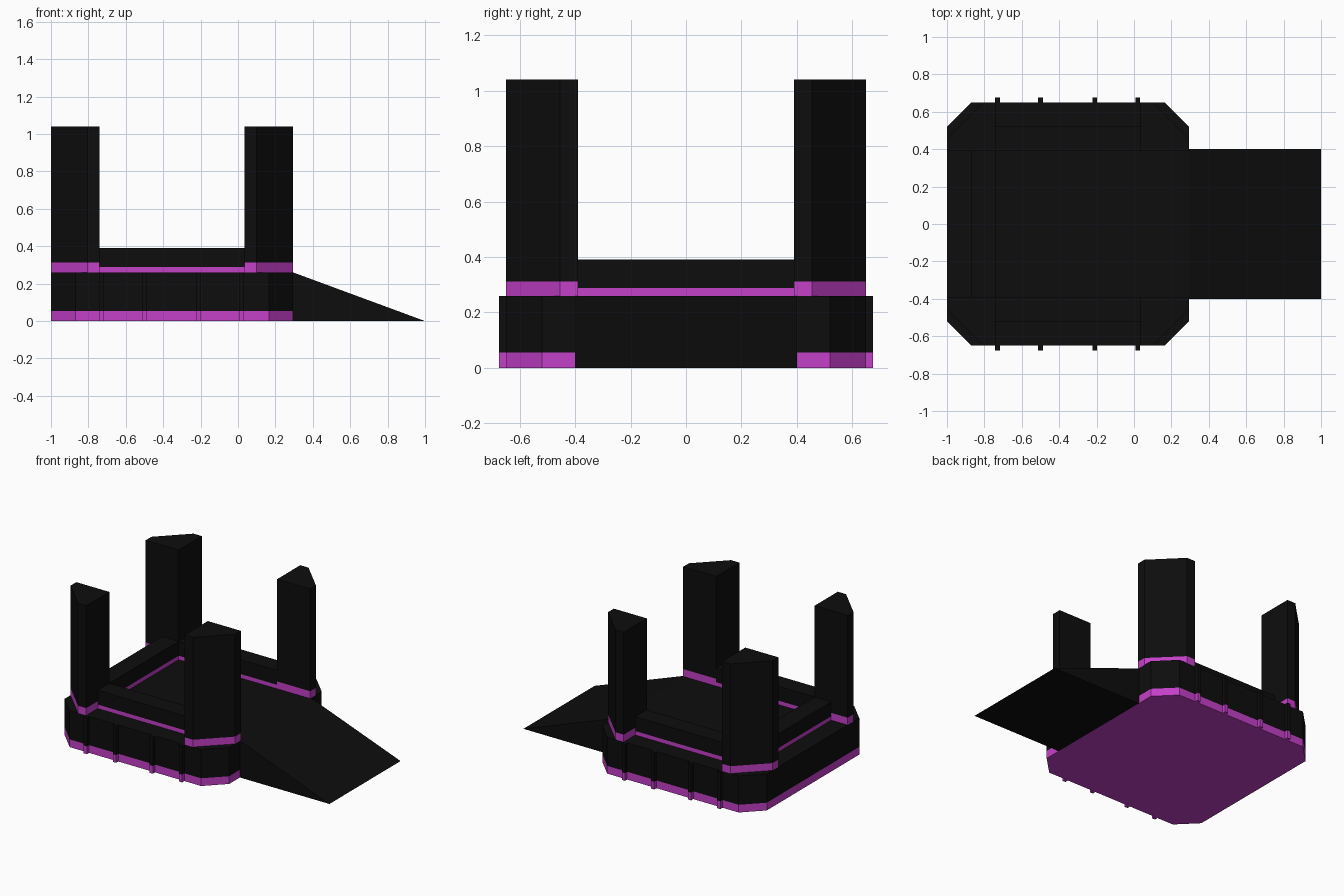
import bpy, bmesh

if "Cube" in bpy.data.objects:
    bpy.data.objects.remove(bpy.data.objects["Cube"])


def material(name, color):
    m = bpy.data.materials.new(name)
    m.diffuse_color = color
    m.use_nodes = True
    m.node_tree.nodes["Principled BSDF"].inputs["Base Color"].default_value = m.diffuse_color
    return m


BLACK = material("black", (0.004, 0.004, 0.004, 1))
MAGENTA = material("magenta", (0.55, 0.05, 0.58, 1))


def banded_prism(name, outline, z0, z_band, z1):
    """Vertical prism whose lowest band and underside are magenta."""
    me = bpy.data.meshes.new(name)
    bm = bmesh.new()
    rings = [[bm.verts.new((x, y, z)) for x, y in outline] for z in (z0, z_band, z1)]
    n = len(outline)
    for level in (0, 1):
        a, b = rings[level], rings[level + 1]
        for i in range(n):
            j = (i + 1) % n
            bm.faces.new((a[i], a[j], b[j], b[i])).material_index = 1 - level
    bm.faces.new(rings[0]).material_index = 1
    bm.faces.new(rings[2])
    bmesh.ops.recalc_face_normals(bm, faces=bm.faces)
    bm.to_mesh(me)
    bm.free()
    me.materials.append(BLACK)
    me.materials.append(MAGENTA)
    ob = bpy.data.objects.new(name, me)
    bpy.context.collection.objects.link(ob)
    return ob


def rect(x0, x1, y0, y1):
    return [(x0, y0), (x1, y0), (x1, y1), (x0, y1)]


X0, X1, W = -1.0, 0.295, 0.65      # platform extents
FLOOR, BAND, TOP = 0.26, 0.055, 1.04
CX, HX = (X0 + X1) / 2, (X1 - X0) / 2

# platform with chamfered corners
c = 0.13
banded_prism("platform", [
    (X0 + c, -W), (X1 - c, -W), (X1, -W + c), (X1, W - c),
    (X1 - c, W), (X0 + c, W), (X0, W - c), (X0, -W + c)], 0, BAND, FLOOR)

# corner pillars, each a square with a deep outer chamfer
s, k = 0.26, 0.195
for sx in (-1, 1):
    for sy in (-1, 1):
        pts = [(HX - s, W - s), (HX, W - s), (HX, W - k), (HX - k, W), (HX - s, W)]
        banded_prism("corner_pillar", [(CX + sx * x, sy * y) for x, y in pts],
                     FLOOR, 0.312, TOP)

# low walls between the pillars, open on the ramp side
xa, xb, yi = X0 + s, X1 - s, W - s
for sy in (-1, 1):
    lo, hi = sorted((sy * yi, sy * (yi + 0.13)))
    banded_prism("side_wall", rect(xa, xb, lo, hi), FLOOR, 0.288, 0.39)
banded_prism("end_wall", rect(xa - 0.13, xa, -yi, yi), FLOOR, 0.288, 0.39)

# thin ribs on the long sides of the platform
for x in (-0.73, -0.50, -0.21, 0.02):
    for sy in (-1, 1):
        lo, hi = sorted((sy * W, sy * 0.675))
        banded_prism("side_rib", rect(x - 0.0125, x + 0.0125, lo, hi), 0, BAND, FLOOR)

# entry ramp: triangular profile extruded across y
me = bpy.data.meshes.new("ramp")
bm = bmesh.new()
profile = bm.faces.new([bm.verts.new((x, -0.4, z)) for x, z in
                        ((X1, 0), (1.0, 0), (X1, FLOOR))])
out = bmesh.ops.extrude_face_region(bm, geom=[profile], use_keep_orig=True)
bmesh.ops.translate(bm, vec=(0, 0.8, 0),
                    verts=[v for v in out["geom"] if isinstance(v, bmesh.types.BMVert)])
bmesh.ops.recalc_face_normals(bm, faces=bm.faces)
bm.to_mesh(me)
bm.free()
me.materials.append(BLACK)
bpy.context.collection.objects.link(bpy.data.objects.new("ramp", me))
